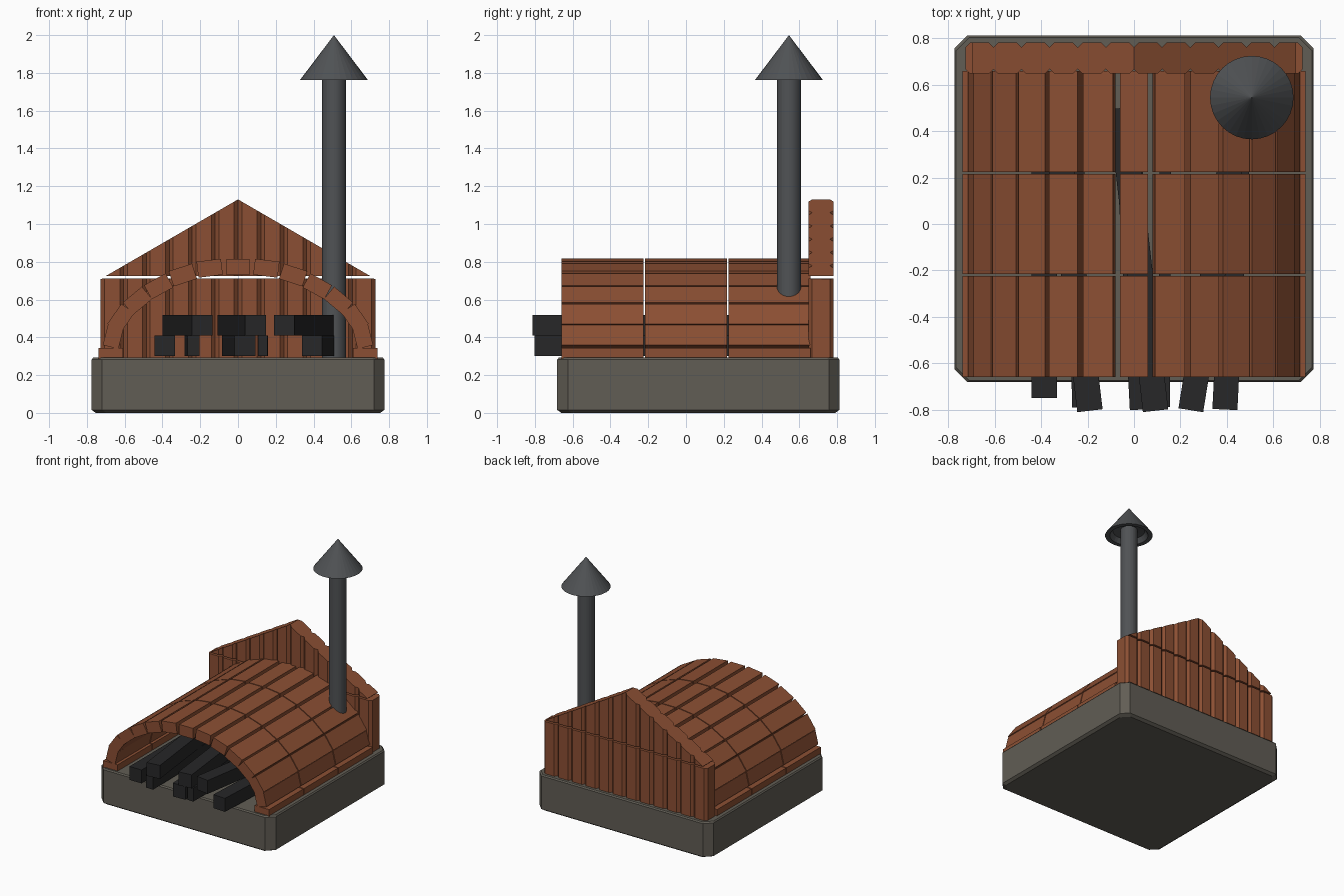
import bpy, bmesh, math
from mathutils import Matrix, Vector

if "Cube" in bpy.data.objects:
    bpy.data.objects.remove(bpy.data.objects["Cube"])


def material(name, color):
    m = bpy.data.materials.new(name)
    m.diffuse_color = (*color, 1)
    m.use_nodes = True
    m.node_tree.nodes["Principled BSDF"].inputs["Base Color"].default_value = m.diffuse_color
    return m


STONE = material("stone", (0.12, 0.11, 0.09))
BRICK = material("red_brick", (0.26, 0.078, 0.033))
COAL = material("charred_wood", (0.02, 0.02, 0.021))
METAL = material("dark_metal", (0.08, 0.085, 0.09))


def finish(name, bm, mat):
    bmesh.ops.recalc_face_normals(bm, faces=bm.faces)
    me = bpy.data.meshes.new(name)
    bm.to_mesh(me)
    bm.free()
    me.materials.append(mat)
    ob = bpy.data.objects.new(name, me)
    bpy.context.collection.objects.link(ob)
    return ob


def loft(bm, rings):
    """Skin a list of equal-length point rings and cap both ends."""
    vs = [[bm.verts.new(p) for p in r] for r in rings]
    n = len(vs[0])
    for a, b in zip(vs, vs[1:]):
        for i in range(n):
            j = (i + 1) % n
            bm.faces.new((a[i], a[j], b[j], b[i]))
    bm.faces.new(vs[0][::-1])
    bm.faces.new(vs[-1])


def octagon(x0, x1, y0, y1, c):
    """Rectangle with chamfered corners."""
    return [(x0 + c, y0), (x1 - c, y0), (x1, y0 + c), (x1, y1 - c),
            (x1 - c, y1), (x0 + c, y1), (x0, y1 - c), (x0, y0 + c)]


def box(bm, size, matrix):
    bmesh.ops.create_cube(bm, size=1, matrix=matrix @ Matrix.Diagonal((*size, 1)))


# Stone slab with chamfered corners
bm = bmesh.new()
rings = []
for z, d in ((0, 0.022), (0.016, 0), (0.282, 0), (0.292, 0.008)):
    rings.append([(x, y, z) for x, y in
                  octagon(-0.775 + d, 0.775 - d, -0.682 + d, 0.812 - d, 0.056)])
loft(bm, rings)
finish("base_slab", bm, STONE)

# Brick vault: half profile (x, z, tilt, width), mirrored, three rows deep
HALF = [(0.15, 0.766, 7, 0.13), (0.292, 0.73, 18, 0.13), (0.42, 0.67, 29, 0.13),
        (0.532, 0.594, 40, 0.13), (0.62, 0.50, 55, 0.13),
        (0.661, 0.402, 76, 0.11), (0.674, 0.300, 0, 0.13)]
profile = [(0, 0.772, 0, 0.122)]
for x, z, a, w in HALF:
    profile += [(x, z, a, w), (-x, z, -a, w)]
for row, (ya, yb) in enumerate(((-0.66, -0.224), (-0.216, 0.216), (0.224, 0.66))):
    bm = bmesh.new()
    for x, z, a, w in profile:
        m = Matrix.Translation((x, (ya + yb) / 2, z)) @ Matrix.Rotation(math.radians(a), 4, 'Y')
        box(bm, (w, yb - ya, 0.085), m)
    finish(f"vault_bricks_{row + 1}", bm, BRICK)

# Back wall: chamfered upright planks, lower part and gable
P = 0.1212


def slope(x):
    return 1.13 - 0.579 * abs(x)


lower, gable = bmesh.new(), bmesh.new()
for i in range(-6, 6):
    pts = octagon(i * P, (i + 1) * P, 0.648, 0.782, 0.02)
    loft(lower, [[(x, y, 0.28) for x, y in pts],
                 [(x, y, min(0.712, slope(x))) for x, y in pts]])
    pts = [(max(-0.698, min(0.698, x)), y) for x, y in pts]
    loft(gable, [[(x, y, 0.724) for x, y in pts],
                 [(x, y, slope(x)) for x, y in pts]])
for part in (lower, gable):
    bmesh.ops.remove_doubles(part, verts=part.verts, dist=0.0005)
finish("back_wall", lower, BRICK)
finish("back_gable", gable, BRICK)

# Charred logs: front x, back x, width, layer
bm = bmesh.new()
LOGS = [(-0.387, -0.387, 0.108, 0, -0.75), (-0.235, -0.25, 0.065, 0, -0.79),
        (0.037, -0.03, 0.11, 0, -0.80), (0.13, 0.135, 0.05, 0, -0.79),
        (0.392, 0.455, 0.108, 0, -0.80), (-0.19, -0.345, 0.11, 1, -0.805),
        (0.093, -0.055, 0.11, 1, -0.805), (0.245, 0.455, 0.108, 1, -0.803)]
for xf, xb, w, layer, y in LOGS:
    d = Vector((xb - xf, 0.5 - y))
    m = Matrix.Translation(((xf + xb) / 2, (y + 0.5) / 2, 0.355 + 0.108 * layer)) \
        @ Matrix.Rotation(-math.atan2(d.x, d.y), 4, 'Z')
    box(bm, (w, d.length, 0.108), m)
finish("charred_logs", bm, COAL)


# Chimney pipe and hollow conical cap
def lathe(name, pts, n=32):
    bm = bmesh.new()
    vs = [bm.verts.new((r, 0, z)) for r, z in pts]
    es = [bm.edges.new(p) for p in zip(vs, vs[1:])]
    bmesh.ops.spin(bm, geom=vs + es, cent=(0, 0, 0), axis=(0, 0, 1),
                   angle=math.tau, steps=n, use_duplicate=False)
    bmesh.ops.remove_doubles(bm, verts=bm.verts, dist=0.0005)
    ob = finish(name, bm, METAL)
    ob.location = (0.508, 0.545, 0)
    return ob


lathe("chimney_pipe", [(0, 0.285), (0.064, 0.285), (0.064, 1.84), (0, 1.84)])
lathe("chimney_cap", [(0, 2.0), (0.18, 1.762), (0.145, 1.762), (0.12, 1.80), (0, 1.82)])
